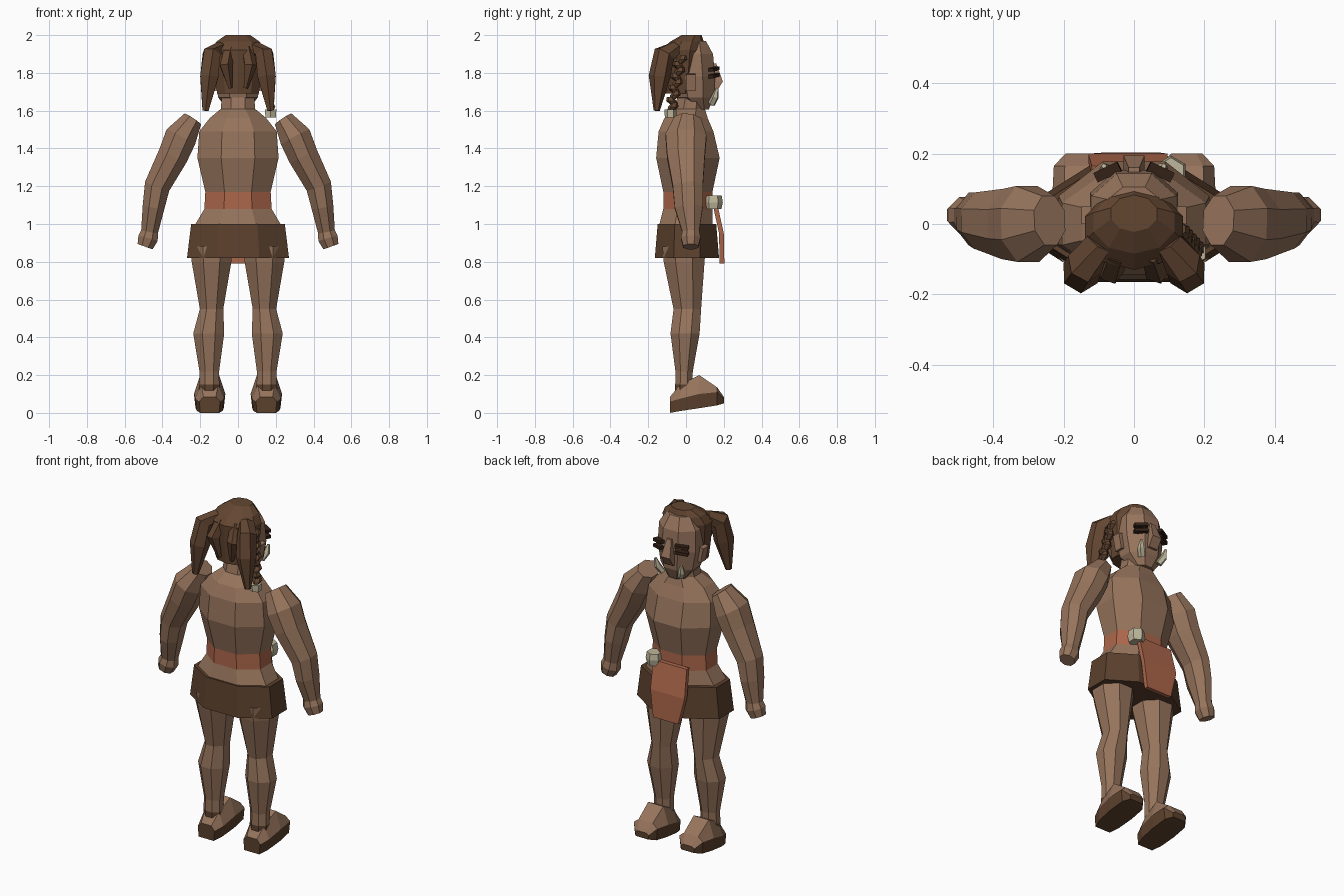
import bpy, bmesh
from math import cos, sin, pi
from mathutils import Vector

cube = bpy.data.objects.get("Cube")
if cube:
    bpy.data.objects.remove(cube, do_unlink=True)


def material(name, rgb):
    m = bpy.data.materials.new(name)
    m.use_nodes = True
    m.diffuse_color = (*rgb, 1)
    m.node_tree.nodes["Principled BSDF"].inputs["Base Color"].default_value = (*rgb, 1)
    return m


SKIN = material("tan skin", (.305, .174, .107))
HAIR = material("brown hair", (.125, .061, .031))
LEATHER = material("dark leather", (.105, .052, .026))
CLOTH = material("rust cloth", (.42, .135, .07))
BONE = material("pale bone", (.52, .47, .33))
BROW = material("dark brow", (.035, .016, .009))


def finish(name, bm, mats, rule=None):
    """Turn a bmesh into a flat-shaded object, colouring faces by a rule."""
    bmesh.ops.recalc_face_normals(bm, faces=bm.faces)
    if rule:
        for f in bm.faces:
            f.material_index = rule(f.calc_center_median(), f.normal)
    me = bpy.data.meshes.new(name)
    bm.to_mesh(me)
    bm.free()
    for m in mats:
        me.materials.append(m)
    ob = bpy.data.objects.new(name, me)
    bpy.context.collection.objects.link(ob)
    return ob


def skin_rings(bm, rings):
    """Bridge equal rings of points and cap both ends."""
    vs = [[bm.verts.new(p) for p in ring] for ring in rings]
    n = len(vs[0])
    for a, b in zip(vs, vs[1:]):
        for i in range(n):
            j = (i + 1) % n
            bm.faces.new((a[i], a[j], b[j], b[i]))
    bm.faces.new(vs[0])
    bm.faces.new(vs[-1])


def loft(name, path, mats, sides=8, tilt=False, side=1, rule=None):
    """Loft polygon rings given as x, y, z, half width, half depth."""
    pts = [Vector((p[0] * side, p[1], p[2])) for p in path]
    rings = []
    for k, p in enumerate(path):
        u, v = Vector((1, 0, 0)), Vector((0, 1, 0))
        if tilt:
            t = (pts[min(k + 1, len(pts) - 1)] - pts[max(k - 1, 0)]).normalized()
            v = (v - t * t.y).normalized()
            u = v.cross(t)
        s = 1 / cos(pi / sides)
        angles = [2 * pi * (i + .5) / sides for i in range(sides)]
        rings.append([pts[k] + u * cos(a) * s * p[3] + v * sin(a) * s * p[4] for a in angles])
    bm = bmesh.new()
    skin_rings(bm, rings)
    return finish(name, bm, mats, rule)


def box(name, centre, size, mat, rot=(0, 0, 0)):
    bm = bmesh.new()
    bmesh.ops.create_cube(bm, size=1)
    bmesh.ops.scale(bm, vec=size, verts=bm.verts)
    ob = finish(name, bm, [mat])
    ob.location, ob.rotation_euler = centre, rot
    return ob


# Torso with a coloured waist band
loft("torso", [(0, 0, .9, .23, .14), (0, 0, 1, .225, .14), (0, .01, 1.08, .178, .13),
               (0, .01, 1.17, .173, .13), (0, .01, 1.35, .215, .168),
               (0, 0, 1.49, .205, .145), (0, 0, 1.56, .15, .115),
               (0, .02, 1.61, .09, .08), (0, .035, 1.72, .085, .07)],
     [SKIN, CLOTH], rule=lambda c, n: int(1.09 < c.z < 1.16))

# Skirt
loft("skirt", [(0, .005, .82, .27, .17), (0, .005, 1, .248, .155)], [LEATHER])

# Hanging front cloth
bm = bmesh.new()
skin_rings(bm, [[(x0, y, z), (x1, y, z), (x1, y - .025, z), (x0, y - .025, z)]
                for x0, x1, y, z in [(-.12, .10, .165, 1.11), (-.13, .095, .2, .95),
                                     (-.09, .075, .203, .79)]])
finish("front_cloth", bm, [CLOTH])

# Belt ornament
loft("belt_ornament", [(.105, .145, 1.08, .035, .037), (.105, .145, 1.115, .042, .043),
                       (.105, .145, 1.15, .036, .038)], [BONE], sides=6)

# Head, nose
loft("head", [(0, .08, 1.605, .055, .04), (0, .05, 1.67, .105, .097),
              (0, .042, 1.78, .125, .112), (0, .035, 1.9, .12, .108),
              (0, .045, 1.97, .075, .06)], [SKIN])
loft("nose", [(0, .15, 1.70, .03, .012), (0, .16, 1.755, .03, .035),
              (0, .145, 1.85, .015, .015)], [SKIN], sides=4)

# Hair cap and hanging locks
loft("hair_cap", [(0, -.03, 1.69, .11, .08), (0, -.02, 1.8, .128, .098),
                  (0, -.015, 1.92, .14, .11), (0, .005, 1.965, .115, .085),
                  (0, .03, 2.0, .065, .05)], [HAIR], sides=10)

for s, label in ((1, "left"), (-1, "right")):
    loft("pigtail_" + label, [(.10, -.05, 1.93, .03, .04), (.14, -.115, 1.9, .045, .05),
                              (.152, -.14, 1.78, .048, .05), (.172, -.155, 1.6, .016, .014)],
         [HAIR], sides=6, tilt=True, side=s)
    loft("back_lock_" + label, [(.05, -.08, 1.92, .025, .03), (.065, -.135, 1.84, .03, .03),
                                (.04, -.115, 1.72, .01, .01)],
         [HAIR], sides=5, tilt=True, side=s)

    # Ears, brows, tusks
    box("ear_" + label, (s * .125, .025, 1.75), (.03, .05, .09), SKIN, (0, s * .2, 0))
    for z in (1.785, 1.82):
        box("brow_" + label, (s * .075, .148, z), (.075, .03, .018), BROW,
            (0, s * .12, -s * .45))
    loft("tusk_" + label, [(.06, .135, 1.635, .015, .015), (.08, .155, 1.675, .016, .016),
                           (.085, .165, 1.72, .006, .006)], [BONE], sides=5, tilt=True, side=s)

    # Arms
    loft("arm_" + label, [(.24, .01, 1.555, .052, .07), (.303, 0, 1.46, .085, .108),
                          (.345, 0, 1.36, .08, .1), (.428, .01, 1.2, .068, .08),
                          (.447, .015, 1.09, .058, .075), (.468, .025, .96, .045, .045),
                          (.476, .025, .925, .053, .052), (.492, .025, .88, .042, .04)],
         [SKIN], tilt=True, side=s)

    # Legs with ankle bands
    loft("leg_" + label, [(.14, -.01, .88, .11, .115), (.14, -.01, .8, .105, .108),
                          (.14, .007, .55, .062, .073), (.155, -.005, .42, .082, .077),
                          (.152, -.01, .22, .052, .046), (.152, -.012, .15, .053, .045),
                          (.152, -.012, .05, .056, .046)],
         [SKIN, LEATHER], side=s, rule=lambda c, n: int(c.z < .15))

    # Feet: sole, side walls and a narrower sloping top
    bm = bmesh.new()
    rings = []
    for y, low, mid, top, w in [(-.085, 0, .06, .085, .055), (-.03, .01, .075, .15, .075),
                                (.07, .025, .1, .2, .083), (.165, .04, .11, .135, .078),
                                (.2, .05, .075, .085, .045)]:
        half = [(w * .9, low), (w, mid), (w * .6, top)]
        ring = half + [(-x, z) for x, z in reversed(half)]
        rings.append([(s * .15 + x, y, z) for x, z in ring])
    skin_rings(bm, rings)
    finish("foot_" + label, bm, [LEATHER, SKIN],
           lambda c, n: int(n.z > .1 and c.z > .08))

# Single braid with a bead at its end
for i in range(9):
    t = i / 8
    x, y, z = .135 + .04 * t, -.03 - .045 * t, 1.87 - .25 * t
    k = .008 * (-1) ** i
    loft("braid_link", [(x, y + k * 2, z + .022, .012, .014), (x, y + k, z, .023, .024),
                        (x, y - k, z - .022, .012, .014)], [HAIR], sides=6)
loft("braid_bead", [(.173, -.082, 1.565, .028, .026), (.173, -.082, 1.605, .03, .028)],
     [BONE], sides=6)
